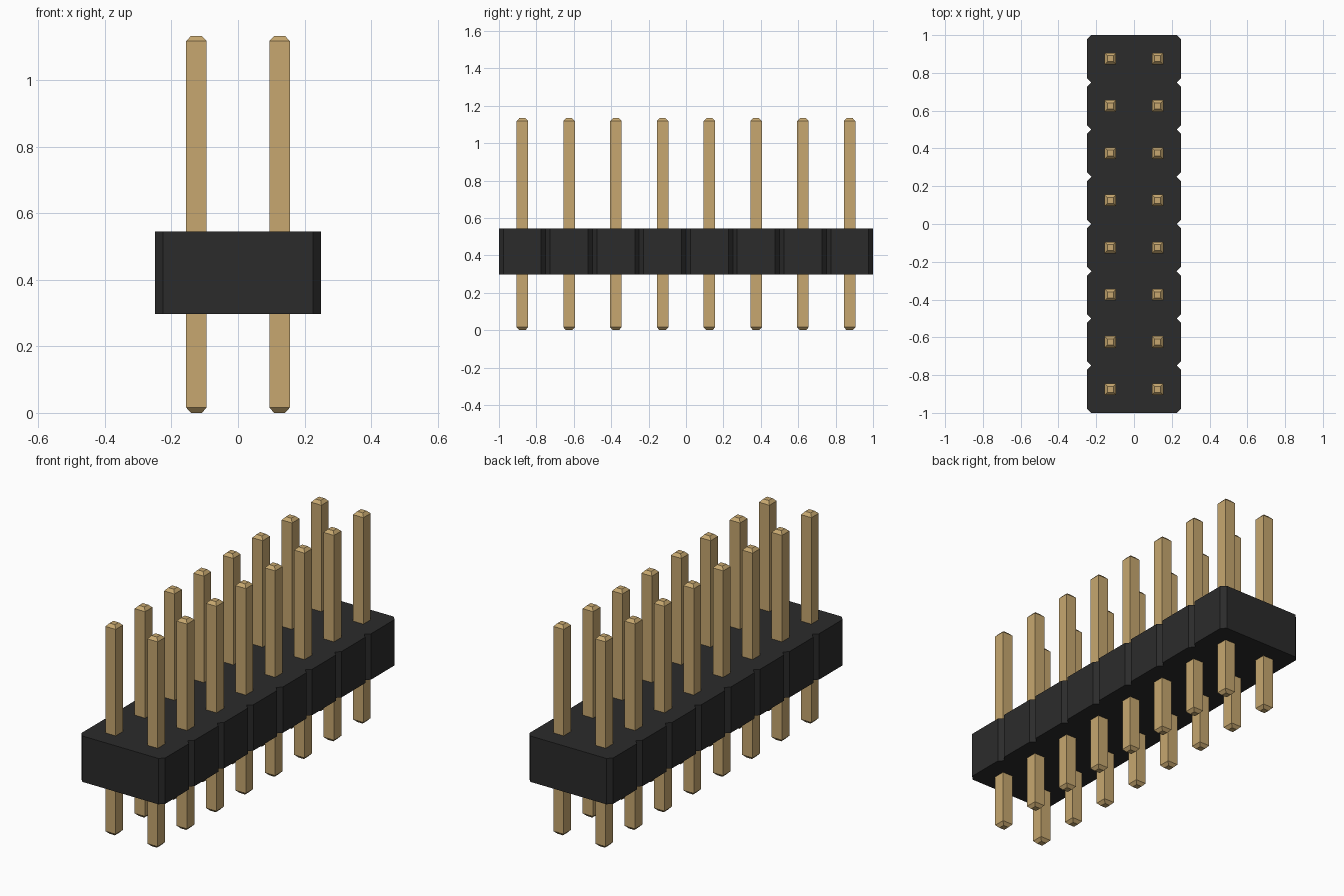
import bpy, bmesh

if "Cube" in bpy.data.objects:
    bpy.data.objects.remove(bpy.data.objects["Cube"])

ROWS, PITCH, CHAMFER = 8, 0.25, 0.024
BODY_Z0, BODY_Z1, TOP_Z = 0.298, 0.545, 1.134
PIN_R, TIP_R, TIP_H = 0.031, 0.016, 0.016


def material(name, color):
    m = bpy.data.materials.new(name)
    m.diffuse_color = color
    m.use_nodes = True
    m.node_tree.nodes["Principled BSDF"].inputs["Base Color"].default_value = m.diffuse_color
    return m


def loft(name, rings, mat):
    """Join equal-length point rings with side faces and cap both ends."""
    bm = bmesh.new()
    loops = [[bm.verts.new(p) for p in ring] for ring in rings]
    n = len(loops[0])
    for a, b in zip(loops, loops[1:]):
        for i in range(n):
            j = (i + 1) % n
            bm.faces.new((a[i], a[j], b[j], b[i]))
    bm.faces.new(loops[0][::-1])
    bm.faces.new(loops[-1])
    bmesh.ops.recalc_face_normals(bm, faces=bm.faces)
    mesh = bpy.data.meshes.new(name)
    bm.to_mesh(mesh)
    bm.free()
    mesh.materials.append(mat)
    obj = bpy.data.objects.new(name, mesh)
    bpy.context.collection.objects.link(obj)
    return obj


plastic = material("black_plastic", (0.024, 0.024, 0.024, 1))
gold = material("gold_metal", (0.57, 0.39, 0.16, 1))

# Housing: outline with a V notch between neighbouring rows
right = []
for r in range(ROWS):
    y0 = (r - ROWS / 2) * PITCH
    y1 = y0 + PITCH
    right += [(PITCH - CHAMFER, y0), (PITCH, y0 + CHAMFER), (PITCH, y1 - CHAMFER)]
right.append((PITCH - CHAMFER, ROWS / 2 * PITCH))
outline = right + [(-x, y) for x, y in reversed(right)]
loft("housing", [[(x, y, z) for x, y in outline] for z in (BODY_Z0, BODY_Z1)], plastic)

# Pins: square posts with tapered tips, sharing one mesh
sections = [(TIP_R, 0), (PIN_R, TIP_H), (PIN_R, TOP_Z - TIP_H), (TIP_R, TOP_Z)]
first = loft("pin_1", [[(-r, -r, z), (r, -r, z), (r, r, z), (-r, r, z)]
                       for r, z in sections], gold)
spots = [(side * PITCH / 2, (r - (ROWS - 1) / 2) * PITCH)
         for r in range(ROWS) for side in (-1, 1)]
for i, (x, y) in enumerate(spots):
    pin = first
    if i:
        pin = bpy.data.objects.new(f"pin_{i + 1}", first.data)
        bpy.context.collection.objects.link(pin)
    pin.location = (x, y, 0)
